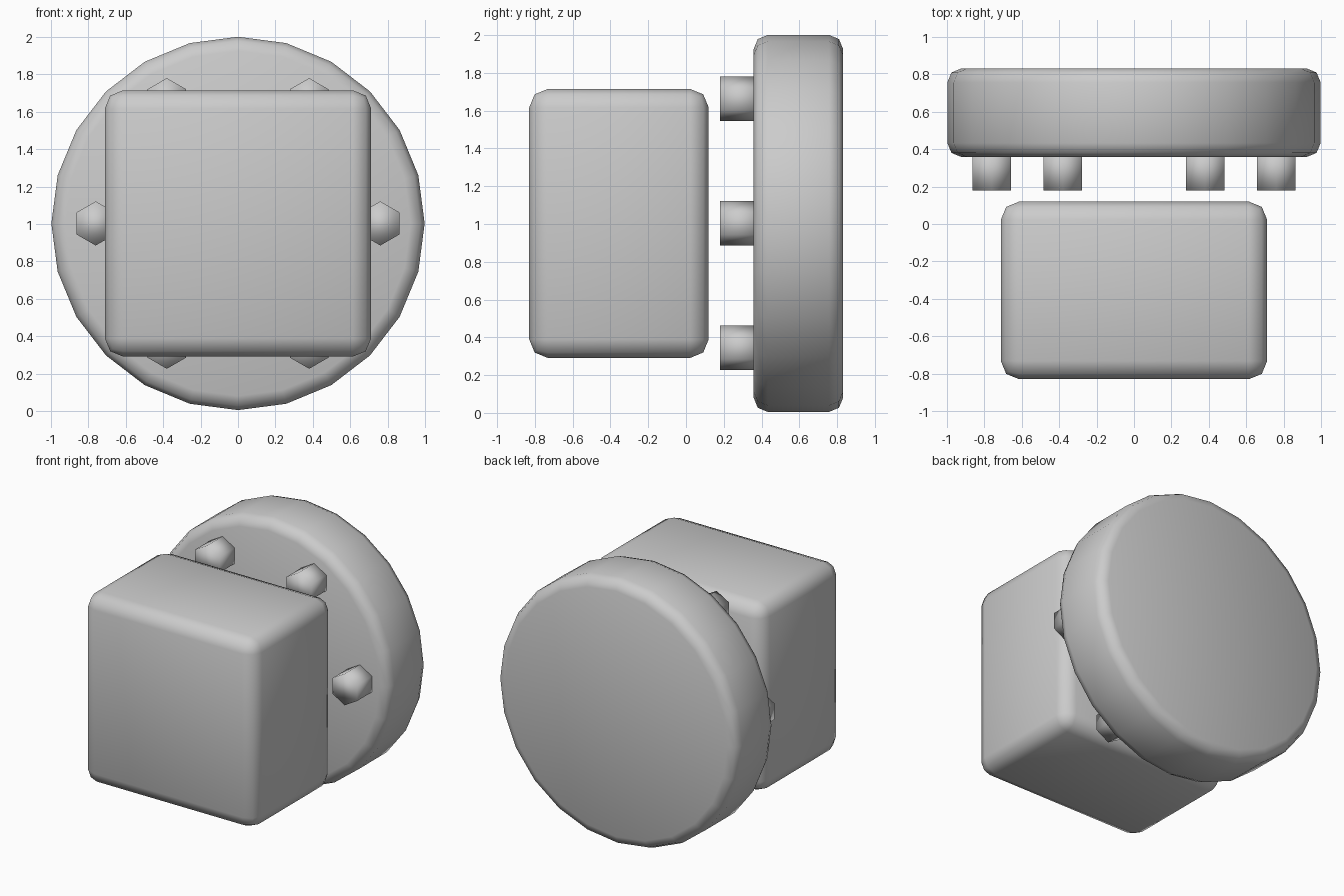
import bpy
from math import pi, cos, sin

if "Cube" in bpy.data.objects:
    bpy.data.objects.remove(bpy.data.objects["Cube"])


def finish(obj, name, bevel=0.0):
    """Name the part, round its sharp edges and shade it smooth."""
    obj.name = name
    bpy.ops.object.transform_apply(location=False, rotation=True, scale=True)
    if bevel:
        mod = obj.modifiers.new("rounded_edges", 'BEVEL')
        mod.width = bevel
        mod.segments = 2
        mod.limit_method = 'ANGLE'
    bpy.ops.object.shade_smooth()
    return obj


def disc(name, x, z, y0, y1, radius, sides, bevel=0.0):
    """Cylinder along y, with one corner pointing up."""
    bpy.ops.mesh.primitive_cylinder_add(
        vertices=sides, radius=radius, depth=y1 - y0,
        location=(x, (y0 + y1) / 2, z), rotation=(pi / 2, 0, 0))
    return finish(bpy.context.object, name, bevel)


# Rounded block at the front
bpy.ops.mesh.primitive_cube_add(size=1, location=(0, -0.355, 1.003))
block = bpy.context.object
block.scale = (1.424, 0.95, 1.424)
finish(block, "mount_block", 0.098)

# Round plate at the back
disc("wheel_disc", 0, 1.003, 0.358, 0.832, 0.998, 24, 0.075)

# Ring of six hexagonal bolts on the front of the plate
for i in range(6):
    a = i * pi / 3
    disc(f"bolt_{i + 1}", 0.761 * cos(a), 1.003 + 0.761 * sin(a),
         0.18, 0.40, 0.118, 6)
